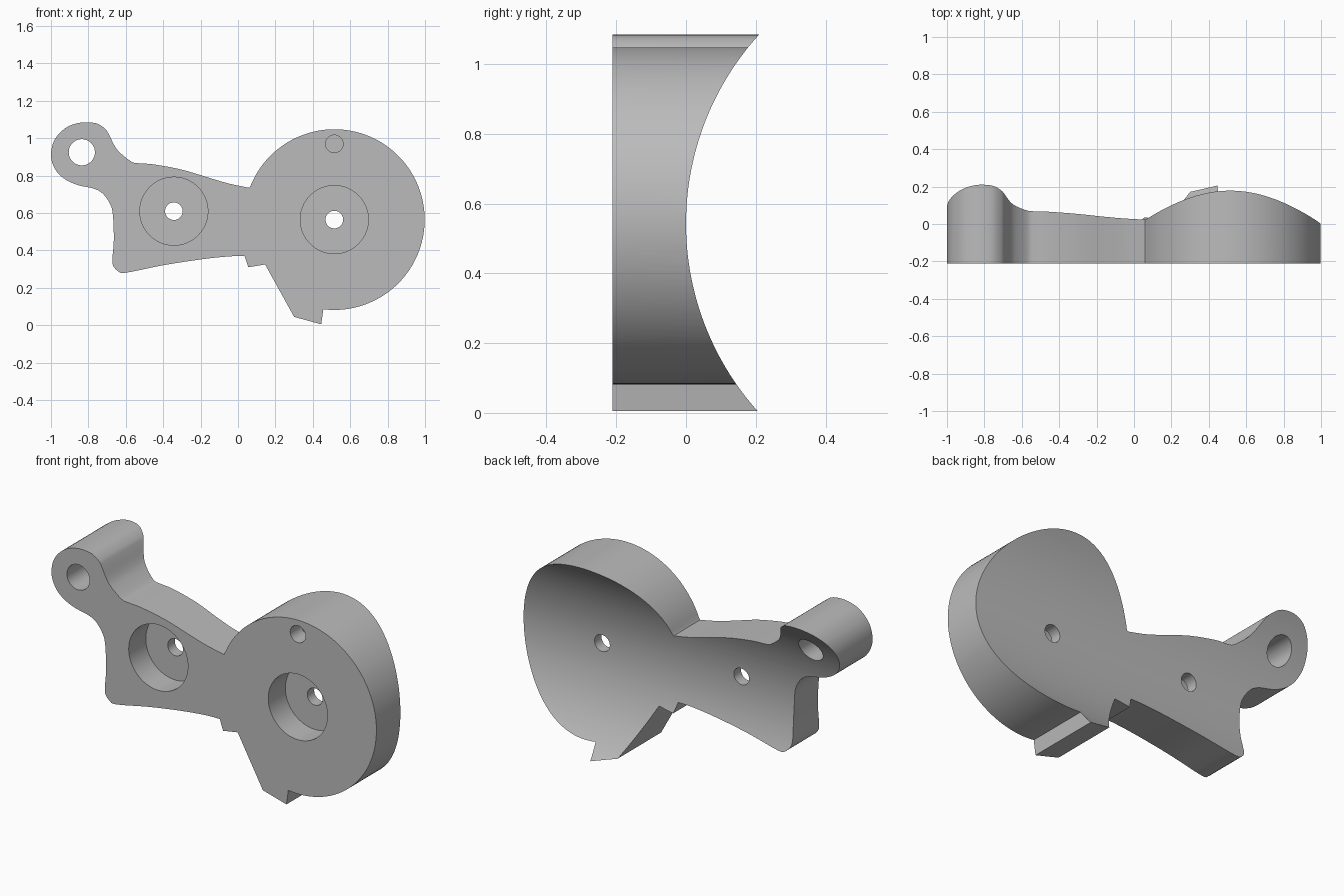
import bpy, bmesh
from math import cos, sin, pi, radians
from mathutils import Vector

if "Cube" in bpy.data.objects:
    bpy.data.objects.remove(bpy.data.objects["Cube"], do_unlink=True)

FRONT, BACK = -0.21, 0.3

grey = bpy.data.materials.new("plain grey")
grey.use_nodes = True
grey.diffuse_color = (0.5, 0.5, 0.5, 1)
grey.node_tree.nodes["Principled BSDF"].inputs["Base Color"].default_value = (0.5, 0.5, 0.5, 1)


def smooth_path(points, steps=4):
    """Catmull-Rom curve through the points."""
    p = [Vector(q) for q in points]
    p = [2 * p[0] - p[1]] + p + [2 * p[-1] - p[-2]]
    path = []
    for a, b, c, d in zip(p, p[1:], p[2:], p[3:]):
        for i in range(steps):
            t = i / steps
            path.append(0.5 * (2 * b + (c - a) * t + (2 * a - 5 * b + 4 * c - d) * t * t
                               + (3 * b - a - 3 * c + d) * t ** 3))
    return path + [p[-2]]


def cutter(name, radius, depth, location, rotation, sides=64):
    bpy.ops.mesh.primitive_cylinder_add(vertices=sides, radius=radius, depth=depth,
                                        location=location, rotation=rotation)
    obj = bpy.context.object
    obj.name = name
    obj.hide_render = True
    return obj


def bore(name, x, z, radius, depth):
    """Round hole sunk from the front face."""
    return cutter(name, radius, depth + 0.1, (x, FRONT - 0.05 + depth / 2, z), (pi / 2, 0, 0))


# Outline: round disc, stepped lug, then the curved arm and ear
disc = [Vector((0.515 + 0.483 * cos(a), 0.565 + 0.483 * sin(a)))
        for a in (radians(158 - 255 * i / 96) for i in range(97))]
lug = [Vector(q) for q in ((0.445, 0.005), (0.30, 0.045), (0.145, 0.325), (0.055, 0.31))]
arm = smooth_path([
    (0.035, 0.37), (-0.05, 0.368), (-0.2, 0.352), (-0.4, 0.321), (-0.6, 0.281),
    (-0.643, 0.291), (-0.668, 0.32), (-0.671, 0.36), (-0.664, 0.46), (-0.67, 0.6),
    (-0.69, 0.66), (-0.73, 0.71), (-0.78, 0.733), (-0.85, 0.748), (-0.91, 0.772),
    (-0.96, 0.81), (-0.99, 0.86), (-1.0, 0.91), (-0.99, 0.97), (-0.96, 1.021),
    (-0.91, 1.062), (-0.85, 1.082), (-0.8, 1.085), (-0.75, 1.077), (-0.71, 1.05),
    (-0.69, 1.02), (-0.66, 0.96), (-0.63, 0.922), (-0.57, 0.875), (-0.53, 0.866),
    (-0.45, 0.86), (-0.3, 0.832), (-0.15, 0.787), (-0.05, 0.758), (0.06, 0.735)])

bm = bmesh.new()
face = bm.faces.new([bm.verts.new((p.x, FRONT, p.y)) for p in disc + lug + arm])
extruded = bmesh.ops.extrude_face_region(bm, geom=[face])["geom"]
bmesh.ops.translate(bm, vec=(0, BACK - FRONT, 0),
                    verts=[v for v in extruded if isinstance(v, bmesh.types.BMVert)])
bmesh.ops.recalc_face_normals(bm, faces=bm.faces)
mesh = bpy.data.meshes.new("bracket_plate")
bm.to_mesh(mesh)
bm.free()
plate = bpy.data.objects.new("bracket_plate", mesh)
bpy.context.collection.objects.link(plate)
mesh.materials.append(grey)

# Hollow cylindrical back, screw recesses and holes
cutters = [
    cutter("back_hollow", 0.806, 3, (0, 0.806, 0.5425), (0, pi / 2, 0), 256),
    bore("ear_hole", -0.835, 0.925, 0.07, 1),
    bore("pin_hole", 0.515, 0.97, 0.047, 0.1),
]
for side, x, z in (("arm", -0.343, 0.61), ("disc", 0.515, 0.565)):
    cutters.append(bore(side + "_recess", x, z, 0.182, 0.15))
    cutters.append(bore(side + "_screw_hole", x, z, 0.047, 1))

bpy.ops.object.select_all(action='DESELECT')
plate.select_set(True)
bpy.context.view_layer.objects.active = plate
for c in cutters:
    mod = plate.modifiers.new(c.name, 'BOOLEAN')
    mod.operation = 'DIFFERENCE'
    mod.solver = 'EXACT'
    mod.object = c
    bpy.ops.object.modifier_apply(modifier=mod.name)
for c in cutters:
    bpy.data.objects.remove(c, do_unlink=True)

bpy.ops.object.shade_smooth_by_angle(angle=radians(30))
